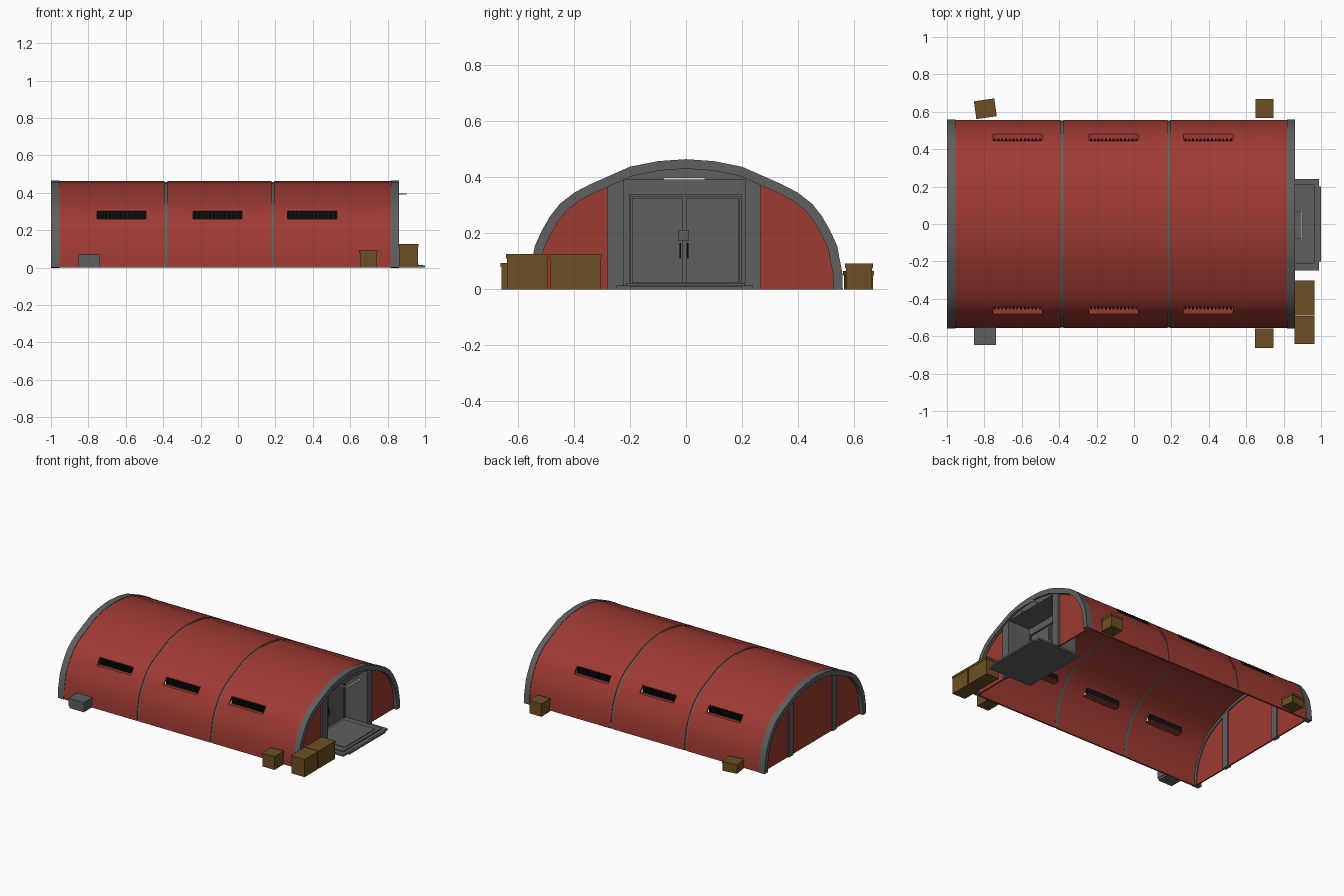
import bpy, bmesh, math
from mathutils import Matrix

if "Cube" in bpy.data.objects:
    bpy.data.objects.remove(bpy.data.objects["Cube"])


def material(name, r, g, b):
    m = bpy.data.materials.new(name)
    m.use_nodes = True
    m.diffuse_color = (r, g, b, 1)
    m.node_tree.nodes["Principled BSDF"].inputs["Base Color"].default_value = (r, g, b, 1)
    return m


RED = material("red paint", .34, .042, .032)
GREY = material("grey metal", .115, .115, .115)
BLACK = material("black glass", .006, .006, .006)
BROWN = material("brown crate", .15, .078, .017)
WHITE = material("white lamp", .7, .7, .7)

# Half of the arch cross-section, from the ground to the ridge
HALF = [(.56, 0), (.558, .06), (.54, .155), (.515, .21), (.485, .262), (.45, .306),
        (.4, .345), (.345, .374), (.28, .403), (.2, .438), (.1, .458), (0, .465)]
ARCH = [(-y, z) for y, z in HALF] + HALF[-2::-1]
WINDOW_SEGMENTS = (4, len(ARCH) - 6)


def finish(name, bm, mat):
    mesh = bpy.data.meshes.new(name)
    bm.to_mesh(mesh)
    bm.free()
    mesh.materials.append(mat)
    ob = bpy.data.objects.new(name, mesh)
    bpy.context.collection.objects.link(ob)
    return ob


def box(name, x, y, z, mat, turn=0):
    """Box from (low, high) ranges, optionally turned about its own z axis."""
    bm = bmesh.new()
    size = [r[1] - r[0] for r in (x, y, z)]
    mid = [(r[0] + r[1]) / 2 for r in (x, y, z)]
    bmesh.ops.create_cube(bm, size=1, matrix=Matrix.Translation(mid)
                          @ Matrix.Rotation(math.radians(turn), 4, 'Z')
                          @ Matrix.Diagonal((*size, 1)))
    return finish(name, bm, mat)


def arch_shell(name, xs, scale, thick, mat, windows=False):
    """Arched sheet along x, thickened inwards, with optional window gaps."""
    bm = bmesh.new()
    rows = [[bm.verts.new((x, y * scale, z * scale)) for y, z in ARCH] for x in xs]
    for c in range(len(xs) - 1):
        for i in range(len(ARCH) - 1):
            if windows and c == 1 and i in WINDOW_SEGMENTS:
                continue
            bm.faces.new((rows[c][i], rows[c + 1][i], rows[c + 1][i + 1], rows[c][i + 1]))
    ob = finish(name, bm, mat)
    mod = ob.modifiers.new("thickness", 'SOLIDIFY')
    mod.thickness = thick
    mod.offset = -1
    bpy.ops.object.select_all(action='DESELECT')
    bpy.context.view_layer.objects.active = ob
    ob.select_set(True)
    bpy.ops.object.modifier_apply(modifier=mod.name)
    bpy.ops.object.shade_smooth_by_angle(angle=math.radians(30))
    return ob


INNER = [(y * .95, z * .955) for y, z in ARCH]


def inner_height(y):
    for (a, za), (b, zb) in zip(INNER, INNER[1:]):
        if a <= y <= b:
            return za + (zb - za) * (y - a) / (b - a)
    return 0


def end_strip(name, x, y, bottom, mat):
    """Upright slab whose top follows the inside of the arch."""
    ys = [y[0]] + [p[0] for p in INNER if y[0] < p[0] < y[1]] + [y[1]]
    outline = [(y[1], bottom), (y[0], bottom)]
    outline += [(v, inner_height(v)) for v in ys if inner_height(v) > bottom + .001]
    bm = bmesh.new()
    face = bm.faces.new([bm.verts.new((x[0], *p)) for p in outline])
    out = bmesh.ops.extrude_face_region(bm, geom=[face])
    moved = [v for v in out["geom"] if isinstance(v, bmesh.types.BMVert)]
    bmesh.ops.translate(bm, vec=(x[1] - x[0], 0, 0), verts=moved)
    bmesh.ops.recalc_face_normals(bm, faces=bm.faces)
    return finish(name, bm, mat)


# Roof panels with a slot window on either side
PANELS = [((-.957, -.392), (-.755, -.493)), ((-.378, .178), (-.24, .022)),
          ((.192, .82), (.265, .528))]
for n, (span, win) in enumerate(PANELS):
    arch_shell(f"roof_panel_{n}", [span[0], *win, span[1]], .994, .012, RED, True)
    for side, s in (("front", -1), ("back", 1)):
        def across(a, b):
            return tuple(sorted((s * a, s * b)))
        tag = f"{side}_{n}"
        box(f"window_pane_{tag}", win, across(.432, .446), (.258, .306), BLACK)
        box(f"window_sill_{tag}", win, across(.432, .481), (.255, .261), RED)
        for k in range(13):
            x = win[0] + (k + .5) * (win[1] - win[0]) / 13
            box(f"window_bar_{tag}_{k}", (x - .005, x + .005), across(.445, .458),
                (.26, .3), BLACK)

# Grey ribs in the seams and end trims
for n, x in enumerate((-.385, .185)):
    arch_shell(f"seam_rib_{n}", (x - .01, x + .01), .986, .008, GREY)
arch_shell("rear_arch_trim", (-1, -.955), 1, .034, GREY)
arch_shell("door_arch_trim", (.818, .86), 1, .034, GREY)

# Rear end wall with two posts
end_strip("rear_wall", (-.972, -.962), (-.531, .531), 0, RED)
for n, y in enumerate((-.24, .24)):
    end_strip(f"rear_post_{n}", (-.982, -.955), (y - .025, y + .025), 0, GREY)

# Door end wall, posts and header
end_strip("door_wall_right", (.826, .836), (-.531, -.27), 0, RED)
end_strip("door_wall_left", (.826, .836), (.26, .531), 0, RED)
end_strip("door_post_right", (.82, .85), (-.28, -.222), 0, GREY)
end_strip("door_post_left", (.82, .85), (.21, .266), 0, GREY)
end_strip("door_header", (.82, .846), (-.222, .21), .392, GREY)

# Recessed entrance
box("entrance_side_right", (.67, .83), (-.235, -.222), (0, .4), GREY)
box("entrance_side_left", (.67, .83), (.21, .223), (0, .4), GREY)
box("entrance_ceiling", (.67, .83), (-.235, .223), (.392, .4), GREY)
box("entrance_back", (.665, .678), (-.235, .223), (0, .4), GREY)
for n, y in enumerate((-.204, .191)):
    box(f"door_frame_side_{n}", (.678, .69), (y, y + .008), (.02, .338), GREY)
box("door_frame_top", (.678, .69), (-.204, .199), (.33, .338), GREY)
for n, (a, b) in enumerate(((-.193, -.012), (.002, .188))):
    box(f"door_leaf_{n}", (.678, .684), (a, b), (.025, .327), GREY)
    box(f"door_inset_{n}", (.684, .688), (a + .012, b - .012), (.037, .315), GREY)
box("door_lock", (.688, .698), (-.028, .01), (.172, .212), GREY)
for n, y in enumerate((-.02, .006)):
    box(f"door_handle_{n}", (.688, .7), (y - .003, y + .003), (.11, .165), BLACK)

# Entrance ramp
box("ramp_base", (.65, .988), (-.248, .24), (0, .013), GREY)
box("ramp_lip", (.98, 1), (-.2, .2), (0, .012), GREY)
box("ramp_plate", (.65, .965), (-.215, .21), (.013, .022), GREY)
box("ramp_tread", (.7, .945), (-.17, .165), (.022, .027), GREY)

# Lamp over the entrance
box("lamp_tube", (.892, .902), (-.08, .068), (.391, .4), WHITE)
for n, y in enumerate((-.08, .062)):
    box(f"lamp_arm_{n}", (.846, .894), (y, y + .006), (.392, .399), WHITE)


# Crates around the building
def crate(name, x, y, height, turn=0):
    inset = .003
    box(name + "_body", (x[0] + inset, x[1] - inset), (y[0] + inset, y[1] - inset),
        (0, height - .01), BROWN, turn)
    box(name + "_lid", x, y, (height - .015, height), BROWN, turn)


crate("crate_door_near", (.858, .965), (-.488, -.302), .126)
crate("crate_door_far", (.858, .965), (-.642, -.492), .126)
crate("crate_front", (.648, .747), (-.662, -.56), .095)
crate("crate_back", (.65, .747), (.568, .668), .092)
crate("crate_back_turned", (-.85, -.74), (.568, .664), .065, 8)

# Utility box on the front side
box("utility_box", (-.855, -.738), (-.648, -.545), (.015, .07), GREY)
box("utility_box_base", (-.852, -.741), (-.644, -.545), (0, .015), GREY)
